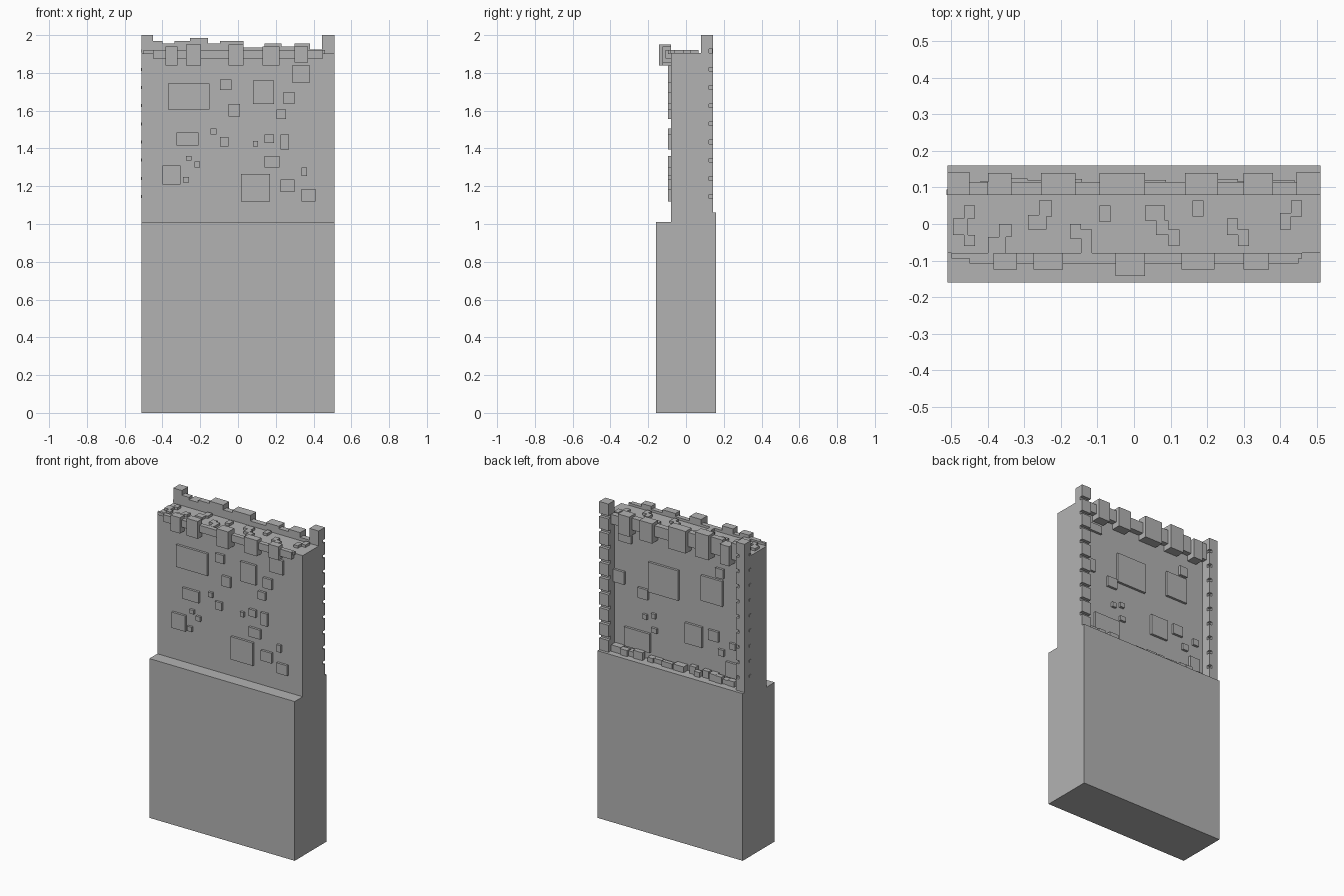
import bpy
import bmesh
import random
from mathutils import Matrix, Vector

# Remove the default object
default_cube = bpy.data.objects.get("Cube")
if default_cube:
    bpy.data.objects.remove(default_cube, do_unlink=True)

# One plain grey for everything
grey = bpy.data.materials.new("stone_grey")
grey.use_nodes = True
grey_value = (0.45, 0.45, 0.45, 1)
grey.diffuse_color = grey_value
shader = next(n for n in grey.node_tree.nodes if n.type == "BSDF_PRINCIPLED")
shader.inputs["Base Color"].default_value = grey_value
shader.inputs["Roughness"].default_value = 0.8


def add_box(bm, x_range, y_range, z_range):
    """Add one box, given its extent along each axis."""
    ranges = (x_range, y_range, z_range)
    centre = Vector([(low + high) / 2 for low, high in ranges])
    size = Vector([high - low for low, high in ranges])
    transform = Matrix.Translation(centre) @ Matrix.Diagonal(size).to_4x4()
    bmesh.ops.create_cube(bm, size=1, matrix=transform)


def make_part(name, boxes):
    """Turn a list of (x_range, y_range, z_range) into one named object."""
    bm = bmesh.new()
    for x_range, y_range, z_range in boxes:
        add_box(bm, x_range, y_range, z_range)
    mesh = bpy.data.meshes.new(name)
    bm.to_mesh(mesh)
    bm.free()
    mesh.materials.append(grey)
    part = bpy.data.objects.new(name, mesh)
    bpy.context.scene.collection.objects.link(part)
    return part


def span(start, length):
    """Range from a start and a length, both in hundredths."""
    return (start / 100, (start + length) / 100)


HALF = 0.51        # half the width of the whole wall
FACE = 0.08        # half the thickness of the upper wall
BACK = 0.142       # back plane of the posts
STEP = 1.01        # top of the base at the front
LEDGE = 1.06       # top of the base at the back
TOP = 1.905        # top of the upper wall
full_width = (-HALF, HALF)

# Base, back ledge and upper wall
make_part("base_block", [(full_width, (-0.16, 0.16), (0, STEP))])
make_part("back_ledge", [(full_width, (FACE, 0.16), (STEP, LEDGE))])
make_part("upper_wall", [(full_width, (-FACE, FACE), (STEP, TOP))])

# Raised stones on the front face: left, bottom, width, height
front_stones = [
    (-37, 160.5, 22, 14), (-9.5, 171, 6, 5.5), (8, 163.5, 11, 12.5),
    (28.5, 175, 9.5, 9), (24, 163.5, 6, 6.5), (-5, 157, 6, 6.5),
    (20.5, 155.5, 5, 5), (-32.5, 141.5, 11.5, 7), (-14.5, 147.5, 3, 3),
    (-9.5, 141, 4.5, 5), (8, 141, 2.5, 3), (14, 143, 5, 4.5),
    (22.5, 139.5, 4.5, 8), (14, 130, 8, 6), (-27.5, 133.5, 3, 2.5),
    (-23, 130, 3, 3), (-40, 121, 9.5, 10), (-29, 122, 3, 3),
    (1.5, 112, 15.5, 14.5), (22.5, 117, 7.5, 6.5), (33.5, 125.5, 3, 4.5),
    (33.5, 112, 7.5, 6.5),
]
make_part("front_raised_stones", [
    (span(x, w), (-FACE - 0.015, -FACE), span(z, h))
    for x, z, w, h in front_stones])

# Raised stones on the back face
back_stones = [
    (-1, 149, 21, 19), (-32, 153.5, 15, 16), (32, 176, 9, 5),
    (37, 149, 8, 8), (20.5, 143.5, 7, 6.5), (19, 110.5, 18, 12),
    (-17.5, 123.5, 12, 13), (-29, 130, 7, 6.5), (-32.5, 171, 5.5, 6),
    (-42, 110, 7.5, 9.5), (15, 133, 3, 3), (21, 131, 3, 3),
    (14, 124, 4, 3), (-33, 122, 4, 4), (-41, 128, 4, 4),
]
make_part("back_raised_stones", [
    (span(x, w), (FACE, FACE + 0.015), span(z, h))
    for x, z, w, h in back_stones])

# Front parapet: low filler course with larger blocks hanging over the edge
front_edge = [((-HALF + 0.01, HALF - 0.05), (-0.095, -FACE), (1.9, 1.92)),
              ((-0.45, 0.45), (-0.108, -FACE), (1.875, 1.92))]
for x, w, depth, bottom, top in [
        (-38.5, 6.5, 4.5, 184, 194), (-27.5, 8, 4.5, 184, 195),
        (-5, 8, 6.2, 184, 195), (13, 9, 4.5, 184, 194),
        (30, 7, 4.5, 185.5, 194)]:
    front_edge.append((span(x, w), (-FACE - depth / 100, -FACE),
                       (bottom / 100, top / 100)))
make_part("front_parapet", front_edge)

# Back parapet: a run of blocks, alternating in depth and drop
back_edge = []
x = -45
for i, (w, top) in enumerate([
        (5, 197), (6.5, 195.5), (8, 197), (9.5, 198.5), (6.5, 195.5),
        (12.5, 197), (11, 193.5), (9, 195.5), (7, 194), (8, 195.5),
        (7, 192.5)]):
    deep = i % 2
    back_edge.append((span(x, w), (FACE, 0.14 if deep else 0.115),
                      (1.83 if deep else 1.865, top / 100)))
    x += w
make_part("back_parapet", back_edge)

# Small loose stones on the walkway: left, near edge, width, depth
walkway_stones = [
    (-46.5, 1.5, 3, 3.5), (-49.5, -3, 4, 4.5), (-46.5, -6, 3, 3),
    (-37, -3.5, 3.5, 3.5), (-40, -8, 5, 4.5), (-26, 2, 3.5, 4.5),
    (-29, -1.5, 5, 4), (-17.5, -4, 3, 4), (-14.5, -8, 3, 6.5),
    (-9.5, 0.5, 3, 4.5), (3, 1, 5.5, 4), (6, -3, 3.5, 4),
    (9.5, -6, 3, 4.5), (16, 2, 3, 4.5), (25.5, -3, 3, 4.5),
    (28.5, -6, 3, 4.5), (40, -1.5, 3, 4.5), (43, 2, 3, 4.5),
]
make_part("walkway_stones", [
    (span(x, w), span(y, d), (TOP, TOP + 0.016))
    for x, y, w, d in walkway_stones])

# Corner posts: stacked blocks with narrow joints cut into the back edge
PITCH = 0.0963
GAP = 0.02
joints = [1.145 + PITCH * k for k in range(9)]
bottoms = [LEDGE] + [z + GAP / 2 for z in joints]
tops = [z - GAP / 2 for z in joints] + [2.0]
left_post, right_post, pins = [], [], []
for low, high in zip(bottoms, tops):
    left_post.append(((0.445, HALF), (FACE, BACK), (low, high)))
    right_post.append(((-HALF, -0.45), (FACE, BACK), (low, high)))
for z in joints:
    joint = (z - GAP / 2, z + GAP / 2)
    left_post.append(((0.445, HALF), (FACE, BACK - GAP), joint))
    right_post.append(((-HALF, -0.45), (FACE, BACK - GAP), joint))
    right_post.append(((-HALF, -0.47), (BACK - GAP, BACK), joint))
    pins.append(((-HALF - 0.003, -HALF), (0.08, 0.095),
                 (z - 0.008, z + 0.008)))
make_part("left_corner_post", left_post)
make_part("right_corner_post", right_post)
make_part("right_post_pins", pins)

# Rubble scattered along the back ledge
random.seed(4)
rubble = []
x = -0.42
while x < 0.41:
    width = random.uniform(0.035, 0.08)
    near = random.choice((FACE, FACE, 0.095))
    rubble.append(((x, min(x + width, 0.44)),
                   (near, near + random.uniform(0.02, 0.045)),
                   (LEDGE, LEDGE + random.uniform(0.02, 0.05))))
    x += width + random.choice((0, 0.01, 0.03))
make_part("ledge_rubble", rubble)
